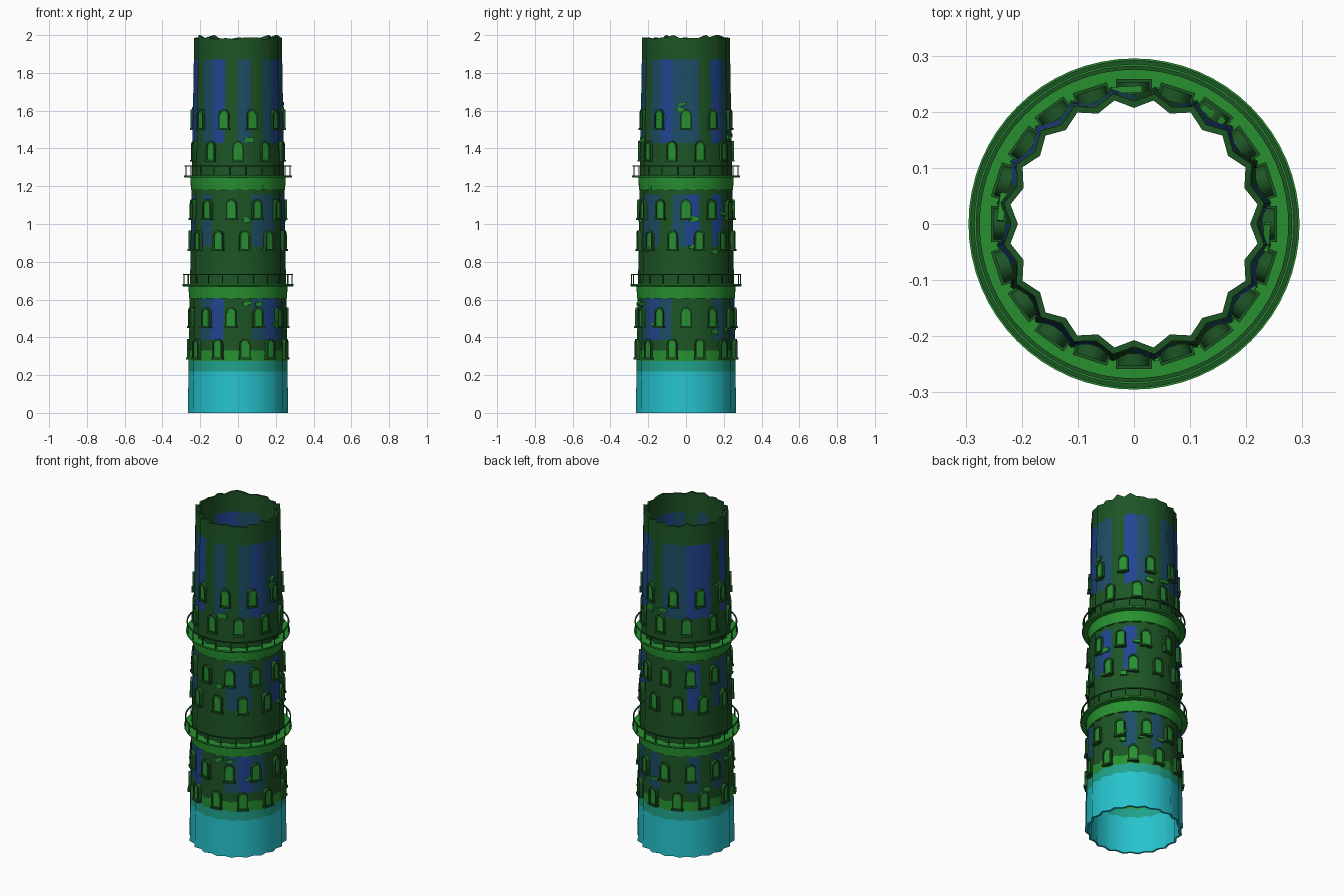
import bpy, bmesh, math, random
from mathutils import Matrix, Vector

if "Cube" in bpy.data.objects:
    bpy.data.objects.remove(bpy.data.objects["Cube"])

random.seed(7)


def material(name, rgb):
    m = bpy.data.materials.new(name)
    m.diffuse_color = (*rgb, 1)
    m.use_nodes = True
    m.node_tree.nodes["Principled BSDF"].inputs["Base Color"].default_value = m.diffuse_color
    return m


DARK = material("dark_green", (0.012, 0.09, 0.018))
GREEN = material("green", (0.02, 0.28, 0.03))
BLUE = material("blue", (0.015, 0.06, 0.28))
NAVY = material("blue_green", (0.012, 0.075, 0.13))
CYAN = material("cyan", (0.02, 0.55, 0.62))
SEA = material("sea_green", (0.015, 0.36, 0.26))


def finish(name, bm, mats, smooth=None):
    bmesh.ops.recalc_face_normals(bm, faces=bm.faces)
    me = bpy.data.meshes.new(name)
    bm.to_mesh(me)
    bm.free()
    for m in mats:
        me.materials.append(m)
    ob = bpy.data.objects.new(name, me)
    bpy.context.collection.objects.link(ob)
    if smooth:
        me.shade_smooth()
        me.set_sharp_from_angle(angle=math.radians(smooth))
    return ob


def peak(z):
    """Outer radius of the flutes at height z."""
    return 0.269 - 0.0172 * z


def place(angle, r, z):
    return (Matrix.Translation((r * math.cos(angle), r * math.sin(angle), z))
            @ Matrix.Rotation(angle - math.pi / 2, 4, 'Z'))


def box(bm, m, size):
    bmesh.ops.create_cube(bm, size=1, matrix=m @ Matrix.Diagonal((*size, 1)))


def lathe(bm, profile, n=64):
    """Closed ring from an (r, z) cross-section."""
    rings = []
    for i in range(n):
        a = 2 * math.pi * i / n
        rings.append([bm.verts.new((r * math.cos(a), r * math.sin(a), z)) for r, z in profile])
    k = len(profile)
    for i in range(n):
        p, q = rings[i], rings[(i + 1) % n]
        for j in range(k):
            bm.faces.new((p[j], q[j], q[(j + 1) % k], p[(j + 1) % k]))


# Fluted hollow shaft with a ragged top edge
COLS, ROWS = 40, 36
blue_cols = {t: [random.random() for _ in range(COLS // 2)] for t in range(3)}


def wall_colour(z, c):
    if z < 0.22:
        return 4
    if z < 0.28:
        return 5
    if z < 0.33:
        return 1
    for t, (lo, hi) in enumerate(((0.40, 0.61), (0.88, 1.18), (1.42, 1.87))):
        if lo < z < hi:
            v = blue_cols[t][(c // 2) % 20]
            return 2 if v > 0.7 else 3 if v > 0.4 else 0
    return 0


bm = bmesh.new()
ragged = [random.choice((0, 0, 0.004, 0.008, 0.02)) for _ in range(COLS)]
ragged[5] = 0.02
layers = []
for inset in (0, 0.012):
    grid = []
    for j in range(ROWS + 1):
        z = 1.98 * j / ROWS
        row = []
        for i in range(COLS):
            a = 2 * math.pi * i / COLS
            r = peak(z) - inset - (0.016 if i % 2 == 0 else 0)
            row.append(bm.verts.new((r * math.cos(a), r * math.sin(a),
                                     z + (ragged[i] if j == ROWS else 0))))
        grid.append(row)
    layers.append(grid)
    for j in range(ROWS):
        for i in range(COLS):
            k = (i + 1) % COLS
            f = bm.faces.new((grid[j][i], grid[j][k], grid[j + 1][k], grid[j + 1][i]))
            f.material_index = wall_colour(1.98 * (j + 0.5) / ROWS, i)
for j in (0, ROWS):
    for i in range(COLS):
        k = (i + 1) % COLS
        f = bm.faces.new((layers[0][j][i], layers[0][j][k], layers[1][j][k], layers[1][j][i]))
        f.material_index = 4 if j == 0 else 0
finish("fluted_shaft", bm, [DARK, GREEN, BLUE, NAVY, CYAN, SEA], 75)


# Arched windows: raised frame, recessed pane and sill
def arch(w, h):
    pts = [(-w / 2, 0), (w / 2, 0)]
    spring = h - w * 0.5
    pts += [(w / 2 * math.cos(t * math.pi / 8), spring + w / 2 * math.sin(t * math.pi / 8))
            for t in range(9)]
    return pts


def window(frame, pane, m):
    outer, inner = arch(0.056, 0.104), arch(0.040, 0.088)
    inner = [(x, z + 0.006) for x, z in inner]

    def loop(bm, pts, y):
        return [bm.verts.new(m @ Vector((x, y, z))) for x, z in pts]
    rings = [loop(frame, outer, -0.014), loop(frame, outer, 0.008),
             loop(frame, inner, 0.008), loop(frame, inner, -0.014)]
    n = len(outer)
    for a in range(4):
        p, q = rings[a], rings[(a + 1) % 4]
        for i in range(n):
            k = (i + 1) % n
            frame.faces.new((p[i], p[k], q[k], q[i]))
    pane.faces.new(loop(pane, inner, 0.002))
    box(frame, m @ Matrix.Translation((0, 0, 0.0)), (0.064, 0.026, 0.010))


for tier, count, low, high in (("lower", 11, 0.288, 0.455),
                               ("middle", 11, 0.862, 1.027),
                               ("upper", 10, 1.335, 1.503)):
    frame, pane = bmesh.new(), bmesh.new()
    for z, shift in ((low, 0.5), (high, 0)):
        for k in range(count):
            window(frame, pane, place(2 * math.pi * (k + shift) / count, peak(z) - 0.001, z))
    finish(tier + "_window_frames", frame, [DARK], 30)
    finish(tier + "_window_panes", pane, [GREEN])


# Balconies: flared collar, floor ring, posts and handrail
for name, z, r, posts in (("lower", 0.67, 0.295, 22), ("upper", 1.245, 0.285, 20)):
    w = peak(z)
    bm = bmesh.new()
    lathe(bm, [(w - 0.02, z - 0.065), (w + 0.001, z - 0.065), (w + 0.005, z - 0.005),
               (w + 0.005, z), (w - 0.02, z)])
    finish(name + "_balcony_collar", bm, [GREEN], 30)
    bm = bmesh.new()
    lathe(bm, [(w - 0.02, z), (r - 0.004, z), (r, z + 0.004), (r, z + 0.012), (w - 0.02, z + 0.012)])
    finish(name + "_balcony_floor", bm, [GREEN], 30)
    bm = bmesh.new()
    rr, top = r - 0.006, z + 0.065
    lathe(bm, [(rr - 0.004, top - 0.006), (rr + 0.003, top - 0.006), (rr + 0.003, top), (rr - 0.004, top)])
    for k in range(posts):
        box(bm, place(2 * math.pi * (k + 0.5) / posts, rr, z + 0.036), (0.005, 0.005, 0.056))
    finish(name + "_balcony_railing", bm, [DARK], 30)


# Loose stone chips scattered over the wall
bm = bmesh.new()
for lo, hi in ((0.40, 0.60), (0.82, 1.20), (1.40, 1.65)):
    for _ in range(9):
        z = random.uniform(lo, hi)
        m = place(random.uniform(0, 2 * math.pi), peak(z) - 0.004, z)
        m = m @ Matrix.Rotation(random.uniform(-0.3, 0.3), 4, 'Y')
        box(bm, m, (random.uniform(0.03, 0.055), 0.012, random.uniform(0.012, 0.028)))
finish("stone_chips", bm, [GREEN])
